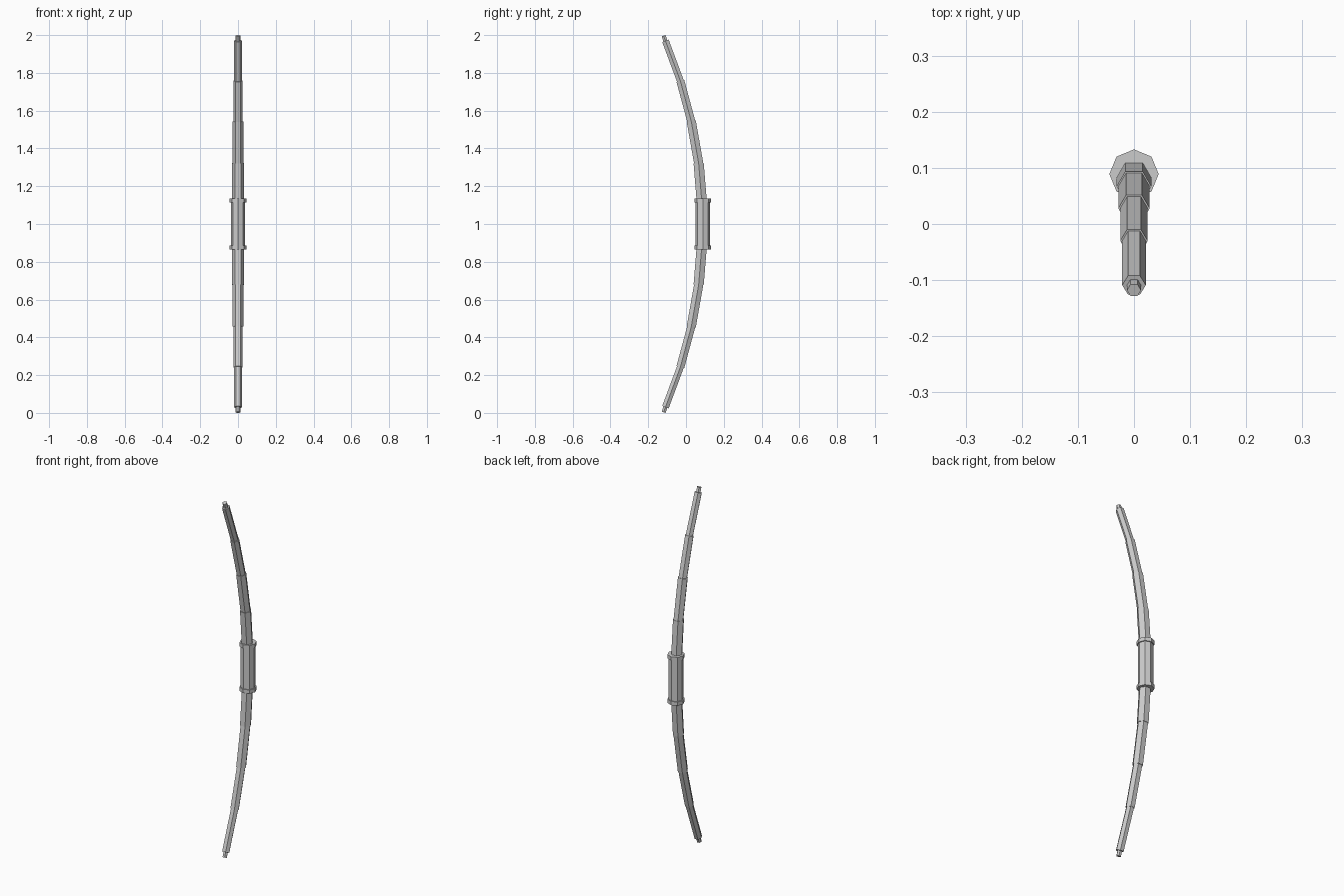
import bpy, math
from mathutils import Vector, Matrix

if "Cube" in bpy.data.objects:
    bpy.data.objects.remove(bpy.data.objects["Cube"])

MID = 1.0  # height of the bow's centre


def prism(name, a, b, r, sides, phase=0.0):
    """Capped flat-sided prism running from a to b, with one axis kept along world x."""
    a, b = Vector(a), Vector(b)
    w = (b - a).normalized()
    u = Vector((1, 0, 0))
    v = w.cross(u)
    verts = []
    for p in (a, b):
        for i in range(sides):
            t = phase + math.tau * i / sides
            verts.append(p + u * (r * math.cos(t)) + v * (r * math.sin(t)))
    faces = [(i, (i + 1) % sides, (i + 1) % sides + sides, i + sides) for i in range(sides)]
    faces += [tuple(reversed(range(sides))), tuple(range(sides, 2 * sides))]
    me = bpy.data.meshes.new(name)
    me.from_pydata(verts, [], faces)
    ob = bpy.data.objects.new(name, me)
    bpy.context.collection.objects.link(ob)
    return ob


# Limb centre line as (y, distance from centre), and the radius of each stepped segment
path = [(0.085, 0.10), (0.067, 0.322), (0.028, 0.543), (-0.030, 0.758), (-0.109, 0.970), (-0.118, 0.997)]
radii = [0.031, 0.028, 0.0245, 0.021, 0.0125]

for side, s in (("upper", 1), ("lower", -1)):
    # Hexagonal limb segments, ending in a thin string nock
    for i, r in enumerate(radii):
        a = Vector((0, path[i][0], MID + s * path[i][1]))
        b = Vector((0, path[i + 1][0], MID + s * path[i + 1][1]))
        part = "string_nock" if i == 4 else f"limb_segment_{i + 1}"
        # start slightly inside the previous segment so the joints close
        prism(f"{side}_{part}", a - (b - a).normalized() * 0.004, b, r, 6)
    # Collar at the end of the grip
    prism(f"{side}_grip_collar", (0, 0.089, MID + s * 0.115), (0, 0.089, MID + s * 0.136), 0.044, 8)

# Octagonal grip
prism("grip", (0, 0.089, MID - 0.12), (0, 0.089, MID + 0.12), 0.038, 8)
